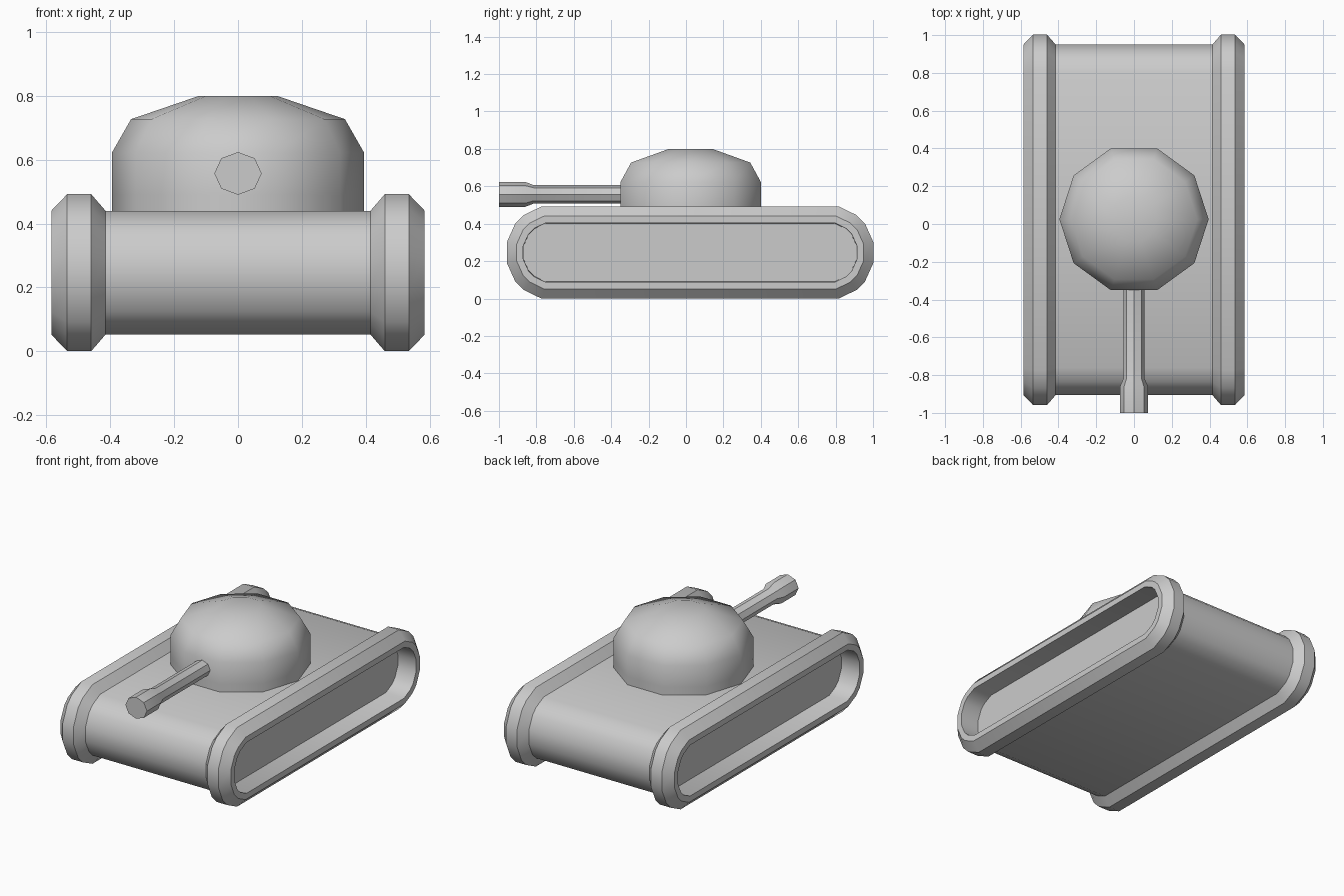
import bpy, bmesh, math
from mathutils import Vector

if "Cube" in bpy.data.objects:
    bpy.data.objects.remove(bpy.data.objects["Cube"])

CY = 0.022   # y centre of the hull


def loft(name, rings, angle, flat=lambda c: False):
    """Skin a list of equal-length rings, close both ends, smooth below angle."""
    bm = bmesh.new()
    loops = [[bm.verts.new(p) for p in ring] for ring in rings]
    n = len(loops[0])
    for a, b in zip(loops, loops[1:]):
        for i in range(n):
            j = (i + 1) % n
            bm.faces.new((a[i], a[j], b[j], b[i]))
    bm.faces.new(loops[0])
    bm.faces.new(loops[-1])
    bmesh.ops.recalc_face_normals(bm, faces=bm.faces)
    for f in bm.faces:
        f.smooth = not flat(f.calc_center_median())
    mesh = bpy.data.meshes.new(name)
    bm.to_mesh(mesh)
    bm.free()
    mesh.set_sharp_from_angle(angle=math.radians(angle))
    obj = bpy.data.objects.new(name, mesh)
    bpy.context.collection.objects.link(obj)
    return obj


# Hull and tracks: one rounded side profile swept across x with varying inset
quarter = [(0.245, 0.055), (0.20, 0.155), (0.155, 0.20), (0.06, 0.246)]
arc = [(y, -z) for y, z in reversed(quarter)] + quarter


def side_ring(x, inset):
    s = 1 - inset / 0.246
    back = [Vector((x, CY + 0.735 + y * s, 0.246 + z * s)) for y, z in arc]
    front = [Vector((x, CY - 0.735 - y * s, 0.246 + z * s)) for y, z in reversed(arc)]
    return back + front


half = [(0.46, 0.09), (0.585, 0.088), (0.585, 0.052), (0.535, 0), (0.46, 0), (0.415, 0.052)]
section = half + [(-x, d) for x, d in reversed(half)]
loft("hull_and_tracks", [side_ring(x, d) for x, d in section], 30)

# Turret: ten-sided dome with a straight skirt and a flat gun panel in front
turret_rows = [(0.395, 0.43), (0.395, 0.49), (0.395, 0.622), (0.335, 0.727), (0.122, 0.80)]
turret = [[Vector((r * math.cos(math.tau * i / 10), 0.025 + r * math.sin(math.tau * i / 10), z))
           for i in range(10)] for r, z in turret_rows]
loft("turret", turret, 45,
     lambda c: c.z < 0.49 or c.z > 0.79 or (c.z < 0.6 and c.y < -0.3 and abs(c.x) < 0.05))

# Gun barrel with a thicker muzzle
barrel_rows = [(-0.33, 0.053), (-0.815, 0.053), (-0.86, 0.072), (-1.0, 0.072)]
barrel = [[Vector((r * math.cos(math.tau * i / 8) * 1.03, y, 0.557 + r * math.sin(math.tau * i / 8) * 0.93))
           for i in range(8)] for y, r in barrel_rows]
loft("gun_barrel", barrel, 30)
